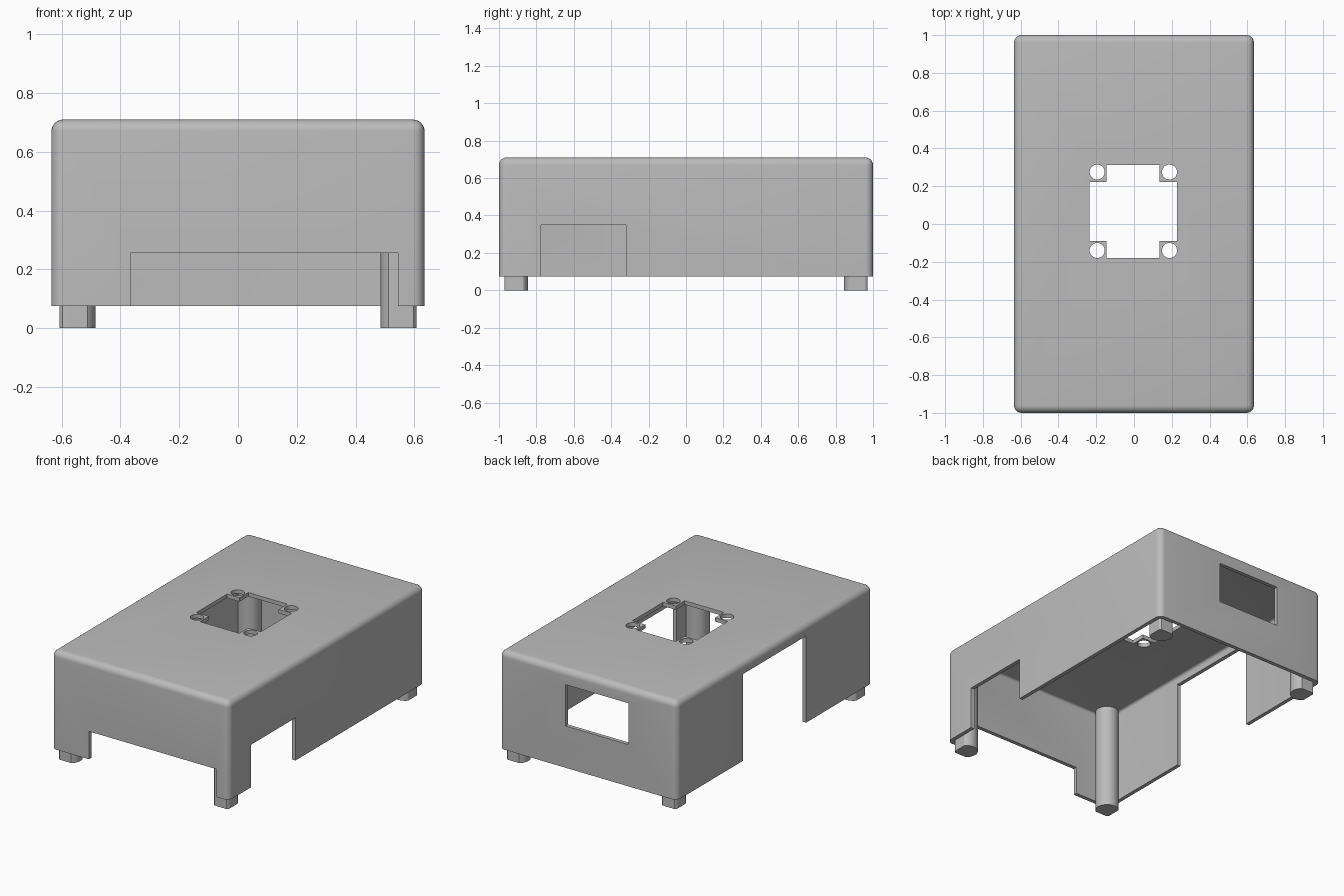
import bpy, bmesh, math

if "Cube" in bpy.data.objects:
    bpy.data.objects.remove(bpy.data.objects["Cube"], do_unlink=True)

HALF_X, HALF_Y = 0.635, 1.0
BASE, TOP = 0.075, 0.71
WALL, ROUND = 0.025, 0.04

grey = bpy.data.materials.new("matte grey")
grey.use_nodes = True
grey.diffuse_color = (0.5, 0.5, 0.5, 1)
grey.node_tree.nodes["Principled BSDF"].inputs["Base Color"].default_value = (0.5, 0.5, 0.5, 1)


def new_object(name, bm):
    bmesh.ops.recalc_face_normals(bm, faces=bm.faces)
    mesh = bpy.data.meshes.new(name)
    bm.to_mesh(mesh)
    bm.free()
    mesh.materials.append(grey)
    obj = bpy.data.objects.new(name, mesh)
    bpy.context.collection.objects.link(obj)
    return obj


def box(name, x, y, z, radius=0):
    """Box from ranges; a radius rounds every edge except the bottom ones."""
    bm = bmesh.new()
    bmesh.ops.create_cube(bm, size=1)
    for v in bm.verts:
        v.co = [r[0] if c < 0 else r[1] for c, r in zip(v.co, (x, y, z))]
    if radius:
        edges = [e for e in bm.edges if max(v.co.z for v in e.verts) > z[0] + 0.01]
        bmesh.ops.bevel(bm, geom=edges, offset=radius, segments=6, profile=0.5,
                        affect='EDGES', clamp_overlap=True)
    return new_object(name, bm)


def prism(name, points, z):
    """Vertical extrusion of a closed outline."""
    bm = bmesh.new()
    face = bm.faces.new([bm.verts.new((px, py, z[0])) for px, py in points])
    extruded = bmesh.ops.extrude_face_region(bm, geom=[face])["geom"]
    for v in extruded:
        if isinstance(v, bmesh.types.BMVert):
            v.co.z = z[1]
    return new_object(name, bm)


def circle(cx, cy, r, n=48):
    return [(cx + r * math.cos(math.tau * i / n), cy + r * math.sin(math.tau * i / n))
            for i in range(n)]


def cut(target, cutters):
    for c in cutters:
        c.hide_render = True
        mod = target.modifiers.new("cut", 'BOOLEAN')
        mod.operation, mod.solver, mod.object = 'DIFFERENCE', 'EXACT', c
    graph = bpy.context.evaluated_depsgraph_get()
    graph.update()
    mesh = bpy.data.meshes.new_from_object(target.evaluated_get(graph))
    target.modifiers.clear()
    target.data = mesh
    for c in cutters:
        bpy.data.objects.remove(c, do_unlink=True)


def smooth(obj):
    bpy.ops.object.select_all(action='DESELECT')
    obj.select_set(True)
    bpy.context.view_layer.objects.active = obj
    bpy.ops.object.shade_smooth_by_angle(angle=math.radians(25))


# Open-bottomed rounded cover
shell = box("cover_shell", (-HALF_X, HALF_X), (-HALF_Y, HALF_Y), (BASE, TOP), ROUND)
ix, iy = HALF_X - WALL, HALF_Y - WALL
cutters = [
    box("cavity", (-ix, ix), (-iy, iy), (-0.2, TOP - WALL), 0.016),
    # Wall openings: front, +x side, -x side, back window
    box("front_opening", (-0.365, 0.545), (-1.1, -0.94), (-0.1, 0.255)),
    box("left_opening", (0.58, 0.7), (-0.775, -0.32), (-0.1, 0.35)),
    box("right_opening", (-0.7, -0.58), (-0.32, 0.325), (-0.1, 0.635)),
    box("back_window", (-0.29, 0.16), (0.94, 1.1), (0.345, 0.612)),
]

# Cross-shaped opening in the top, leaving four corner tabs
x0, x1, x2, x3 = -0.235, -0.145, 0.135, 0.227
y0, y1, y2, y3 = -0.18, -0.09, 0.223, 0.312
cross = [(x1, y0), (x2, y0), (x2, y1), (x3, y1), (x3, y2), (x2, y2),
         (x2, y3), (x1, y3), (x1, y2), (x0, y2), (x0, y1), (x1, y1)]
cutters.append(prism("top_opening", cross, (0.66, 0.8)))

# Screw holes in the tabs
for hx in (-0.195, 0.188):
    for hy in (-0.14, 0.275):
        cutters.append(prism("screw_hole", circle(hx, hy, 0.04, 32), (0.66, 0.8)))

cut(shell, cutters)
smooth(shell)

# Full-height corner posts, flattened where they meet the walls
for side, sx in (("left", 1), ("right", -1)):
    for end, sy in (("front", -1), ("back", 1)):
        outline = [(sx * min(px, ix - 0.002), sy * min(py, iy - 0.004))
                   for px, py in circle(0.555, 0.915, 0.07)]
        smooth(prism(f"{end}_{side}_post", outline, (0, TOP - WALL + 0.005)))
